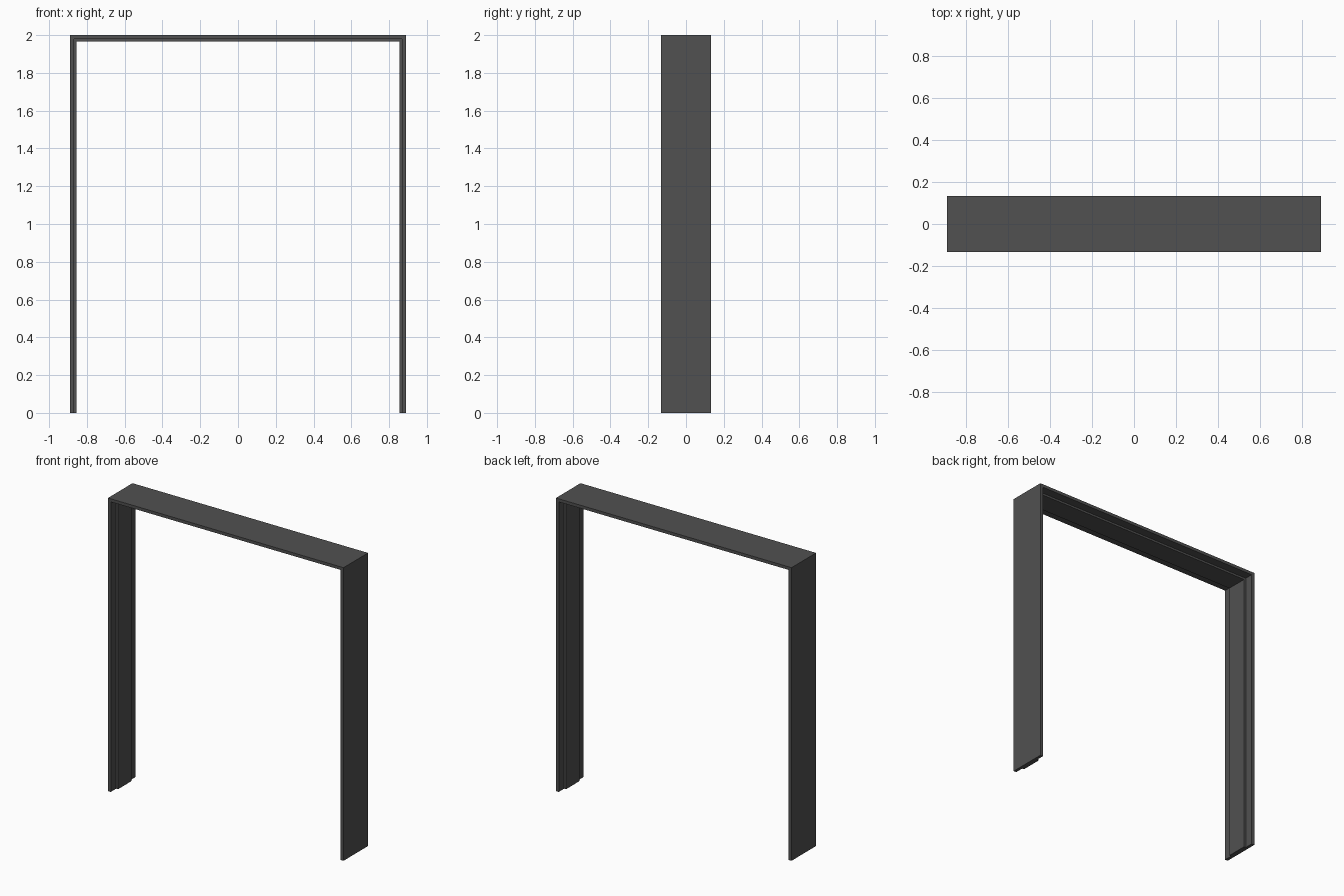
import bpy, bmesh

if "Cube" in bpy.data.objects:
    bpy.data.objects.remove(bpy.data.objects["Cube"])

W, D, H = 0.889, 0.132, 2.0      # half width, half depth, height
REBATE, STOP, SW = 0.021, 0.035, 0.073   # thicknesses and half width of the stop

mat = bpy.data.materials.new("dark grey")
mat.diffuse_color = (0.082, 0.082, 0.082, 1)
mat.use_nodes = True
mat.node_tree.nodes["Principled BSDF"].inputs["Base Color"].default_value = mat.diffuse_color

# Cross-section of the lining: (y, thickness inward), with a raised door stop
PROFILE = [(-D, 0), (D, 0), (D, REBATE), (SW, REBATE), (SW, STOP),
           (-SW, STOP), (-SW, REBATE), (-D, REBATE)]


def sweep(name, start, end, cap_start):
    """Join two copies of the profile; start and end map (y, d) to a point."""
    bm = bmesh.new()
    a = [bm.verts.new(start(y, d)) for y, d in PROFILE]
    b = [bm.verts.new(end(y, d)) for y, d in PROFILE]
    n = len(PROFILE)
    for i in range(n):
        j = (i + 1) % n
        bm.faces.new((a[i], a[j], b[j], b[i]))
    if cap_start:
        bm.faces.new(a[::-1])
    bm.faces.new(b)
    if not cap_start:
        bm.faces.new(a[::-1])
    bmesh.ops.recalc_face_normals(bm, faces=bm.faces)
    me = bpy.data.meshes.new(name)
    bm.to_mesh(me)
    bm.free()
    me.materials.append(mat)
    ob = bpy.data.objects.new(name, me)
    bpy.context.collection.objects.link(ob)


def corner(s):
    # mitred upper corner on side s
    return lambda y, d: (s * (W - d), y, H - d)


def foot(s):
    return lambda y, d: (s * (W - d), y, 0)


# Side jambs and head, mitred at the top corners
sweep("left_jamb", foot(-1), corner(-1), True)
sweep("right_jamb", foot(1), corner(1), True)
sweep("head", corner(-1), corner(1), False)
